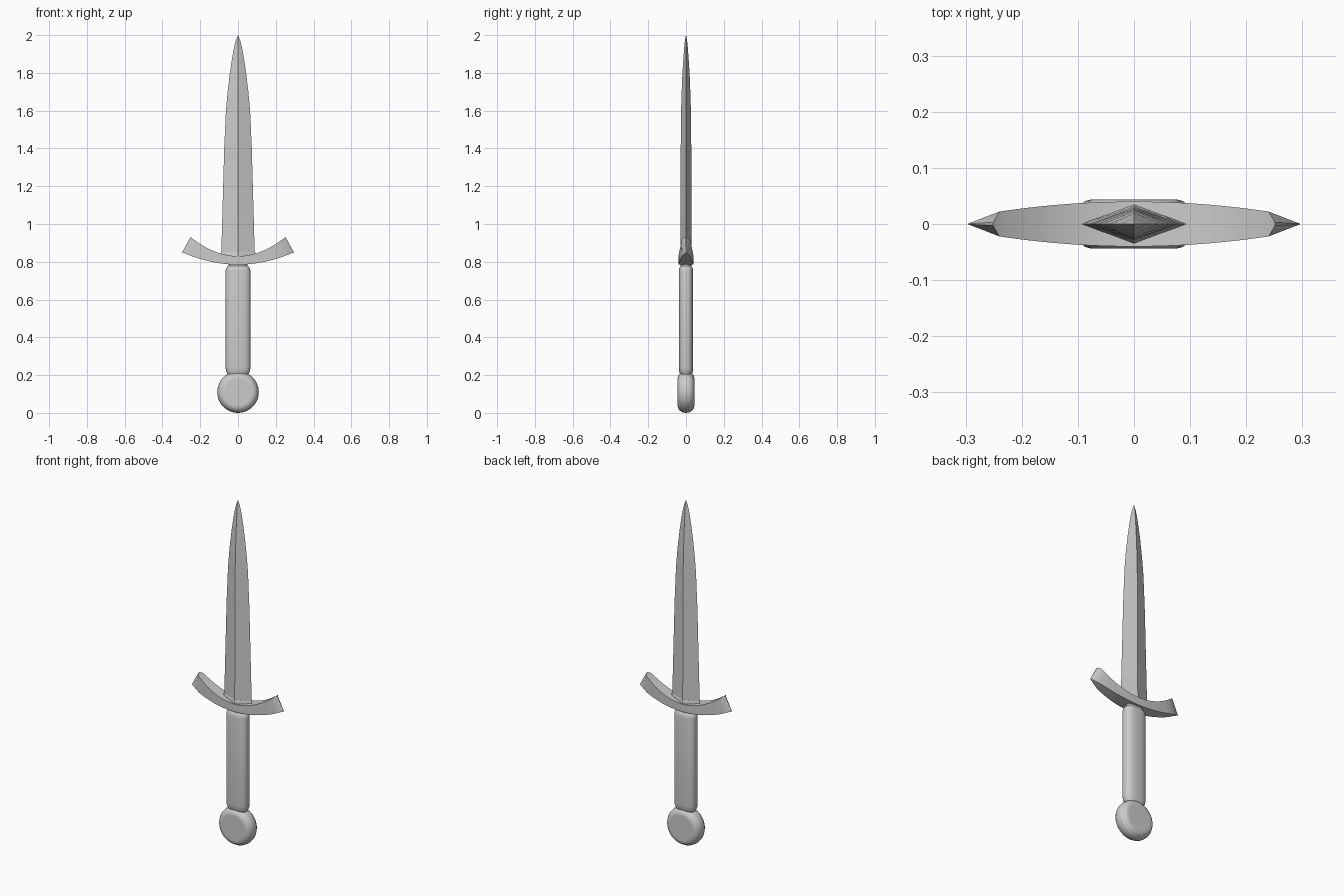
import bpy, math

if "Cube" in bpy.data.objects:
    bpy.data.objects.remove(bpy.data.objects["Cube"])


def loft(name, rings, angle=30):
    """Skin equal-sized closed rings of points and cap both ends."""
    n = len(rings[0])
    verts = [p for r in rings for p in r]
    faces = [(i * n + j, i * n + (j + 1) % n, (i + 1) * n + (j + 1) % n, (i + 1) * n + j)
             for i in range(len(rings) - 1) for j in range(n)]
    faces += [tuple(reversed(range(n))), tuple(range(len(verts) - n, len(verts)))]
    me = bpy.data.meshes.new(name)
    me.from_pydata(verts, [], faces)
    ob = bpy.data.objects.new(name, me)
    bpy.context.collection.objects.link(ob)
    bpy.context.view_layer.objects.active = ob
    bpy.ops.object.select_all(action='DESELECT')
    ob.select_set(True)
    bpy.ops.object.mode_set(mode='EDIT')
    bpy.ops.mesh.select_all(action='SELECT')
    bpy.ops.mesh.remove_doubles(threshold=0.0001)
    bpy.ops.mesh.normals_make_consistent(inside=False)
    bpy.ops.object.mode_set(mode='OBJECT')
    bpy.ops.object.shade_smooth_by_angle(angle=math.radians(angle))
    return ob


def diamond(a, b, z):
    return [(a, 0, z), (0, b, z), (-a, 0, z), (0, -b, z)]


def oval(a, b, z, n=40, e=2.6):
    pts = []
    for i in range(n):
        t = 2 * math.pi * i / n
        c, s = math.cos(t), math.sin(t)
        pts.append((math.copysign(a * abs(c) ** (2 / e), c),
                    math.copysign(b * abs(s) ** (2 / e), s), z))
    return pts


# Blade: diamond section tapering to a point
loft("blade", [diamond(a, b, z) for a, b, z in [
    (0.091, 0.031, 0.80), (0.087, 0.030, 0.90), (0.080, 0.029, 1.15), (0.073, 0.028, 1.40),
    (0.064, 0.026, 1.60), (0.055, 0.023, 1.70), (0.043, 0.019, 1.80), (0.034, 0.015, 1.86),
    (0.022, 0.010, 1.93), (0.012, 0.006, 1.97), (0.0005, 0.0005, 2.0)]], 25)

# Collar around the blade root
loft("blade_collar", [diamond(0.093, 0.035, 0.80), diamond(0.093, 0.035, 0.845),
                      diamond(0.089, 0.031, 0.852)], 25)

# Guard: upswept bar with a lens-shaped plan and pointed ends
def guard_depth(x):
    x = abs(x)
    return 0.04 - 0.31 * x * x if x < 0.24 else 0.0221 * (0.297 - x) / 0.057

STEPS = 12
rings = []
for i in range(-STEPS, STEPS + 1):
    s = i / STEPS
    xt, xb = 0.24 * s, 0.28 * s
    zt, zb = 0.83 + 1.6 * xt * xt, 0.785 + 0.75 * xb * xb
    yt, yb = guard_depth(xt), guard_depth(xb)
    rings.append([(xt, -yt, zt), (xb, -yb, zb), (xb, yb, zb), (xt, yt, zt)])
for ring, side in ((rings[0], -1), (rings[-1], 1)):
    tip = [(0.251 * side, -0.003, 0.932), (0.296 * side, -0.0005, 0.85),
           (0.296 * side, 0.0005, 0.85), (0.251 * side, 0.003, 0.932)]
    if side < 0:
        rings.insert(0, tip)
    else:
        rings.append(tip)
loft("guard", rings)

# Grip with rounded shoulders and a short neck
loft("grip", [oval(a, b, z) for a, b, z in [
    (0.050, 0.026, 0.195), (0.056, 0.031, 0.207), (0.063, 0.036, 0.22), (0.066, 0.038, 0.24),
    (0.066, 0.038, 0.75), (0.063, 0.036, 0.765), (0.056, 0.031, 0.775), (0.050, 0.028, 0.778),
    (0.050, 0.028, 0.81)]])

# Pommel: thick disc with rounded rim and flat front and back
def disc(r, y, n=48):
    return [(r * math.cos(2 * math.pi * k / n), y, 0.11 + r * math.sin(2 * math.pi * k / n))
            for k in range(n)]

half = [(0.075, 0.044), (0.087, 0.041), (0.098, 0.033), (0.107, 0.018)]
profile = [(r, -y) for r, y in half] + [(0.11, 0)] + half[::-1]
pommel = loft("pommel", [disc(r, y) for r, y in profile], 13)
bpy.ops.object.shade_smooth_by_angle(angle=math.radians(30))
